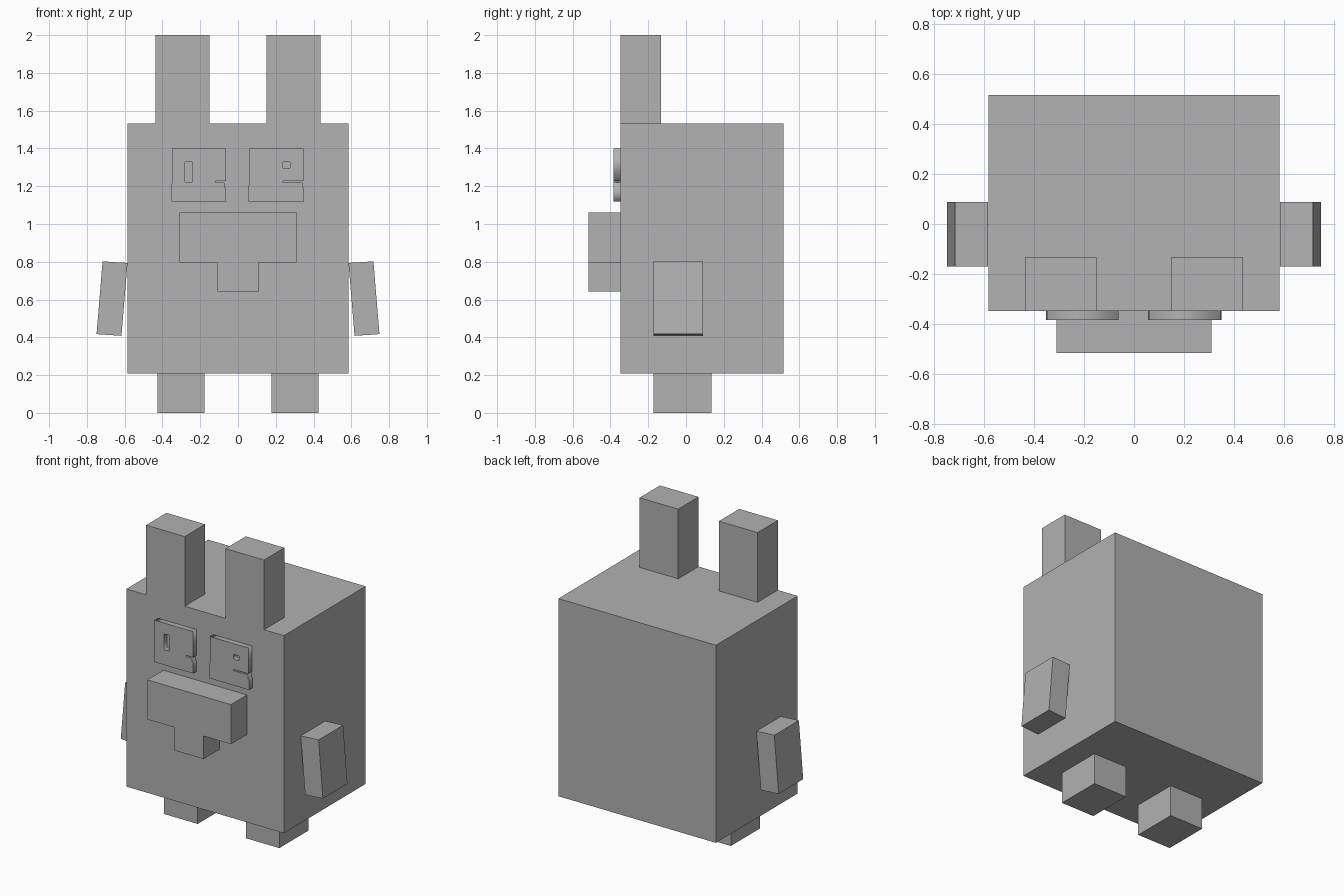
import bpy
import bmesh
from math import radians

cube = bpy.data.objects.get("Cube")
if cube:
    bpy.data.objects.remove(cube, do_unlink=True)

# One plain grey for everything
grey = bpy.data.materials.new("plain_grey")
grey.use_nodes = True
grey.diffuse_color = (0.445, 0.445, 0.445, 1)
grey.node_tree.nodes["Principled BSDF"].inputs["Base Color"].default_value = grey.diffuse_color


def add_object(name, bm):
    """Turn a bmesh into a flat-shaded object with the grey material."""
    bmesh.ops.recalc_face_normals(bm, faces=bm.faces)
    mesh = bpy.data.meshes.new(name)
    bm.to_mesh(mesh)
    bm.free()
    mesh.materials.append(grey)
    obj = bpy.data.objects.new(name, mesh)
    bpy.context.collection.objects.link(obj)
    return obj


def prism(name, outline, front, back):
    """Extrude an (x, z) outline from front to back along y."""
    bm = bmesh.new()
    face = bm.faces.new([bm.verts.new((x, front, z)) for x, z in outline])
    new = bmesh.ops.extrude_face_region(bm, geom=[face], use_keep_orig=True)["geom"]
    verts = [v for v in new if isinstance(v, bmesh.types.BMVert)]
    bmesh.ops.translate(bm, verts=verts, vec=(0, back - front, 0))
    return add_object(name, bm)


def rect(x0, x1, z0, z1):
    return [(x0, z0), (x1, z0), (x1, z1), (x0, z1)]


def pierced_plate(name, loops, front, back):
    """Extruded plate whose second loop is a hole."""
    curve = bpy.data.curves.new(name + "_outline", "CURVE")
    curve.dimensions = "2D"
    curve.fill_mode = "BOTH"
    curve.extrude = (back - front) / 2
    for loop in loops:
        spline = curve.splines.new("POLY")
        spline.points.add(len(loop) - 1)
        for point, (x, z) in zip(spline.points, loop):
            point.co = (x, z, 0, 1)
        spline.use_cyclic_u = True
    helper = bpy.data.objects.new(name + "_outline", curve)
    mesh = bpy.data.meshes.new_from_object(helper)
    bm = bmesh.new()
    bm.from_mesh(mesh)
    bpy.data.objects.remove(helper)
    bpy.data.curves.remove(curve)
    bpy.data.meshes.remove(mesh)
    bmesh.ops.remove_doubles(bm, verts=bm.verts, dist=0.0001)
    obj = add_object(name, bm)
    obj.rotation_euler.x = radians(90)
    obj.location.y = (front + back) / 2
    return obj


FACE = -0.348

# Body block
prism("body", rect(-0.584, 0.584, 0.209, 1.533), FACE, 0.517)

# Ears, legs and tilted arms, one per side
arm = [(0.585, 0.794), (0.717, 0.802), (0.749, 0.417), (0.617, 0.408)]
for side, s in (("left", 1), ("right", -1)):
    prism(side + "_ear", rect(s * 0.151, s * 0.437, 1.533, 2.0), FACE, -0.133)
    prism(side + "_leg", rect(s * 0.178, s * 0.427, 0, 0.209), -0.172, 0.135)
    prism(side + "_arm", [(s * x, z) for x, z in arm], -0.171, 0.089)

# Snout with a narrower chin below it
snout = [(-0.31, 1.062), (-0.31, 0.797), (-0.108, 0.797), (-0.108, 0.643),
         (0.108, 0.643), (0.108, 0.797), (0.31, 0.797), (0.31, 1.062)]
prism("snout", snout, -0.517, FACE)


def eye(name, x0, x1, slit_x, notch_x, low_x, hole):
    """Eye plate with a pupil hole, a thin slit and a small step below it."""
    outline = [(x0, 1.40), (x0, 1.225), (x0 - 0.004, 1.20), (x0 - 0.004, 1.12),
               (low_x, 1.12), (low_x, 1.188), (notch_x, 1.195),
               (notch_x, 1.219), (slit_x, 1.219), (slit_x, 1.227),
               (x1, 1.227), (x1, 1.40)]
    pierced_plate(name, [outline, hole], -0.384, FACE)


eye("right_eye", -0.349, -0.063, -0.118, -0.071, -0.063, rect(-0.281, -0.242, 1.222, 1.328))
eye("left_eye", 0.060, 0.346, 0.237, 0.342, 0.350, rect(0.237, 0.276, 1.296, 1.328))
